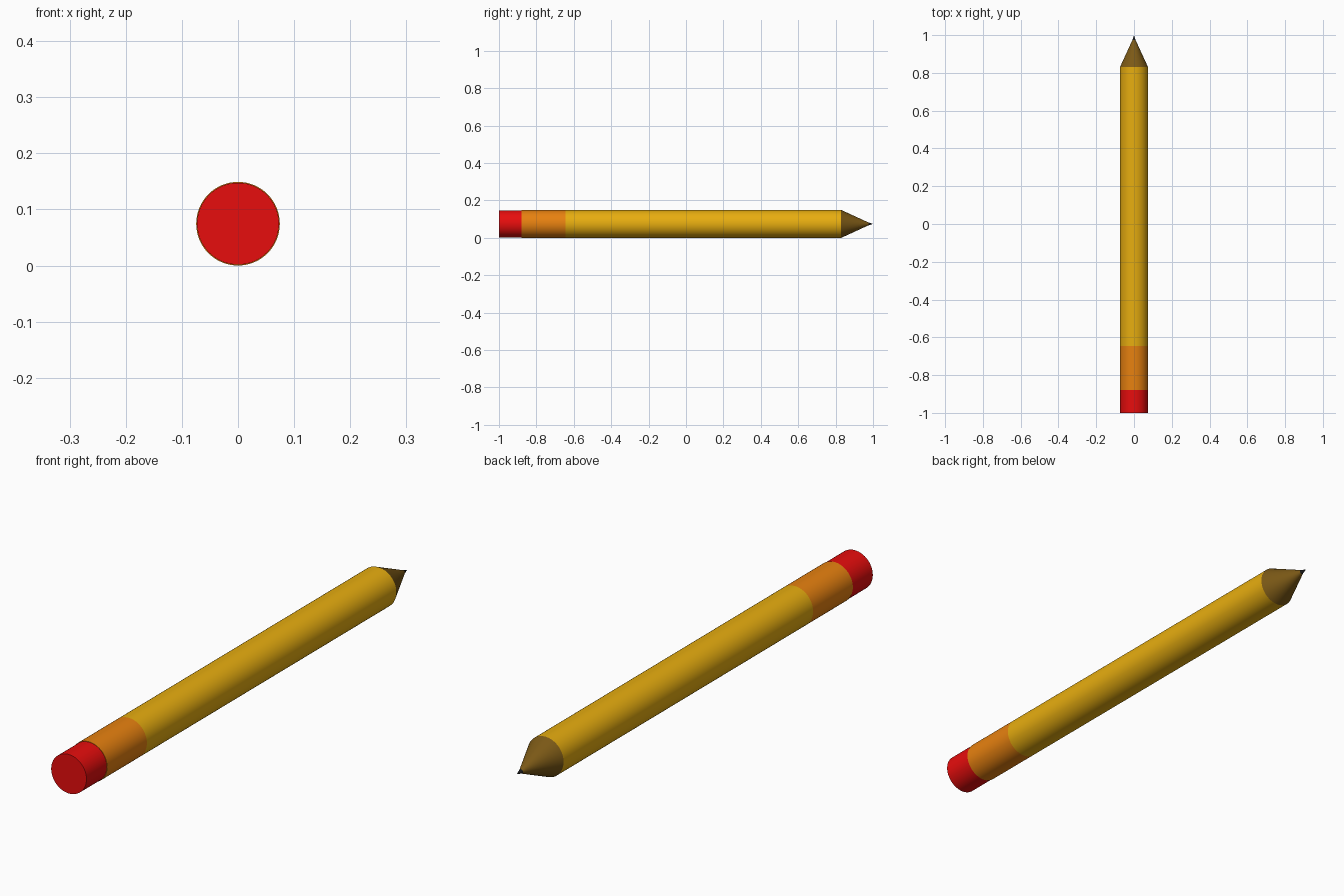
import bpy, bmesh, math

if "Cube" in bpy.data.objects:
    bpy.data.objects.remove(bpy.data.objects["Cube"])

SIDES = 64
Z = 0.0745  # height of the pencil axis


def material(name, rgb):
    m = bpy.data.materials.new(name)
    m.diffuse_color = (*rgb, 1)
    m.use_nodes = True
    m.node_tree.nodes["Principled BSDF"].inputs["Base Color"].default_value = m.diffuse_color
    return m


def lathe(name, profile, mat):
    """Revolve (y, radius) points around the pencil axis; a zero radius makes a pole."""
    bm = bmesh.new()
    rings = []
    for y, r in profile:
        n = 1 if r == 0 else SIDES
        rings.append([bm.verts.new((r * math.cos(2 * math.pi * i / SIDES), y,
                                    Z + r * math.sin(2 * math.pi * i / SIDES)))
                      for i in range(n)])
    for a, b in zip(rings, rings[1:]):
        for i in range(SIDES):
            j = (i + 1) % SIDES
            quad = [a[i % len(a)], a[j % len(a)], b[j % len(b)], b[i % len(b)]]
            bm.faces.new(list(dict.fromkeys(quad)))
    # Cap open ends
    for ring in (rings[0], rings[-1]):
        if len(ring) > 1:
            bm.faces.new(ring)
    bmesh.ops.recalc_face_normals(bm, faces=bm.faces)
    mesh = bpy.data.meshes.new(name)
    bm.to_mesh(mesh)
    bm.free()
    mesh.materials.append(mat)
    ob = bpy.data.objects.new(name, mesh)
    bpy.context.collection.objects.link(ob)
    bpy.ops.object.select_all(action='DESELECT')
    ob.select_set(True)
    bpy.context.view_layer.objects.active = ob
    bpy.ops.object.shade_smooth_by_angle(angle=math.radians(20))


R = 0.0745
# Rubber end, slightly slimmer than the body
lathe("eraser", [(-1, 0.073), (-0.88, 0.073)], material("red", (0.8, 0.004, 0.004)))
# Band holding the eraser
lathe("ferrule", [(-0.88, R), (-0.645, R)], material("orange", (0.8, 0.22, 0.005)))
# Painted shaft
lathe("shaft", [(-0.645, R), (0.83, R)], material("yellow", (0.8, 0.42, 0.005)))
# Sharpened wood cone
lathe("sharpened_wood", [(0.83, R), (0.975, 0.008)], material("brown", (0.2, 0.1, 0.008)))
# Lead point
lathe("lead", [(0.975, 0.008), (1, 0)], material("black", (0.01, 0.01, 0.01)))
